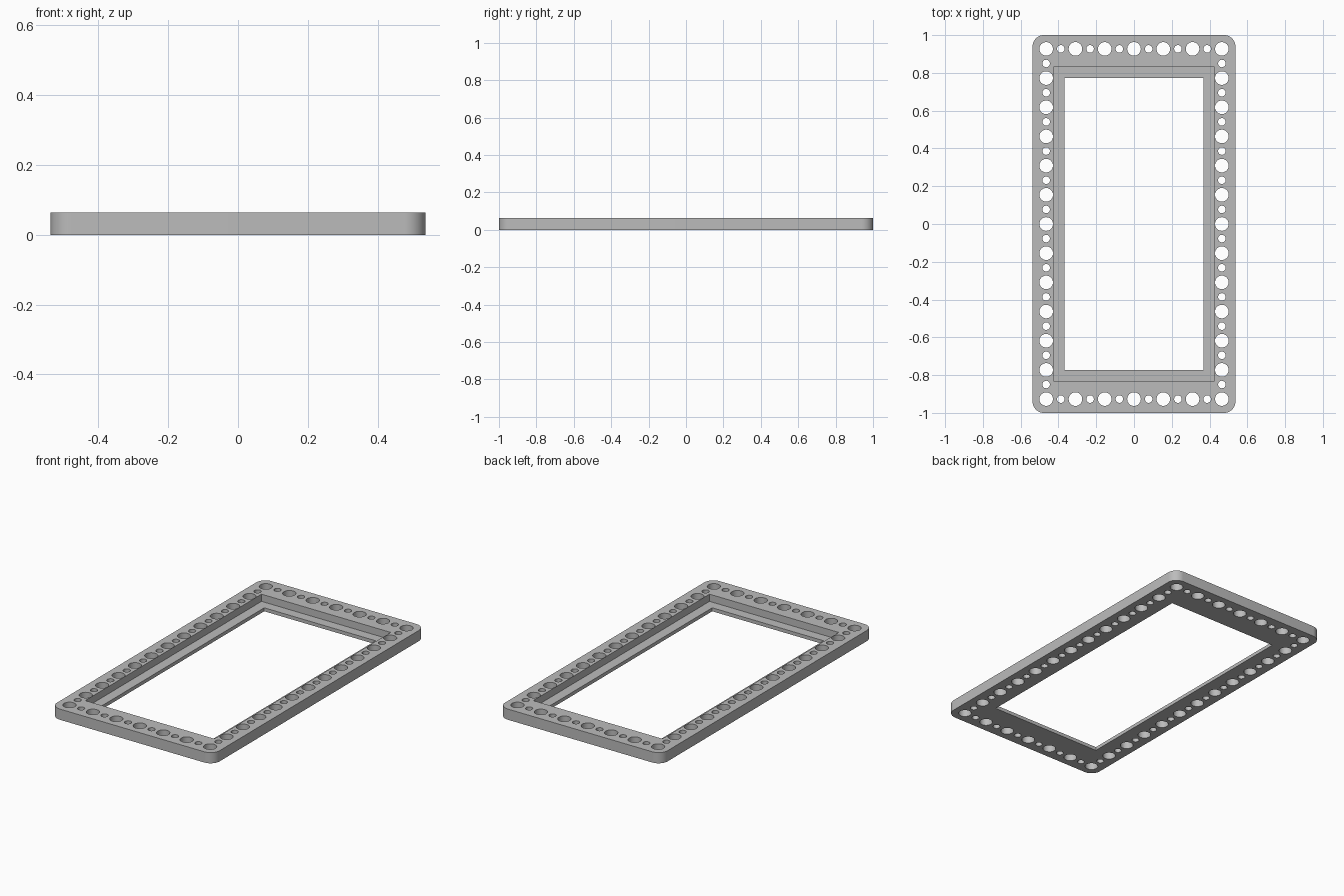
import bpy, bmesh
from math import sin, cos, pi, radians

cube = bpy.data.objects.get("Cube")
if cube:
    bpy.data.objects.remove(cube, do_unlink=True)

HALF_X, HALF_Y, HEIGHT, CORNER = 0.537, 1.0, 0.064, 0.06
SHELF = 0.021                      # thickness of the inner ledge
HOLE_X, HOLE_Y = 0.465, 0.927      # centre lines of the hole rows

grey = bpy.data.materials.new("grey")
grey.use_nodes = True
grey.diffuse_color = (0.5, 0.5, 0.5, 1)
grey.node_tree.nodes["Principled BSDF"].inputs["Base Color"].default_value = (0.5, 0.5, 0.5, 1)


def rectangle(hx, hy):
    return [(hx, hy), (-hx, hy), (-hx, -hy), (hx, -hy)]


def rounded_rectangle(hx, hy, r, steps=12):
    points = []
    for i, (cx, cy) in enumerate(rectangle(hx - r, hy - r)):
        for k in range(steps + 1):
            a = pi / 2 * (i + k / steps)
            points.append((cx + r * cos(a), cy + r * sin(a)))
    return points


def circle(cx, cy, r, sides):
    return [(cx + r * cos(2 * pi * k / sides), cy + r * sin(2 * pi * k / sides))
            for k in range(sides)]


bm = bmesh.new()


def ring(points, z):
    """Closed edge loop at one height."""
    verts = [bm.verts.new((x, y, z)) for x, y in points]
    for a, b in zip(verts, verts[1:] + verts[:1]):
        bm.edges.new((a, b))
    return verts


def wall(low, high):
    """Band of quads between two matching loops."""
    n = len(low)
    for i in range(n):
        j = (i + 1) % n
        bm.faces.new((low[i], low[j], high[j], high[i]))


def fill(loops, up):
    """Flat face around the loops, leaving the inner ones open."""
    edges = [bm.edges.get((a, b)) for v in loops for a, b in zip(v, v[1:] + v[:1])]
    bmesh.ops.triangle_fill(bm, edges=edges, use_beauty=True, normal=(0, 0, up))


# Alternating large and small through holes along all four sides
centres = []
for i in range(13):
    x = HOLE_X * (i - 6) / 6
    centres += [(x, s * HOLE_Y, i) for s in (-1, 1)]
for i in range(1, 24):
    y = HOLE_Y * (i - 12) / 12
    centres += [(s * HOLE_X, y, i) for s in (-1, 1)]
holes = [circle(x, y, 0.02, 24) if i % 2 else circle(x, y, 0.036, 32)
         for x, y, i in centres]

# Outer rim and holes run the full height
through = [rounded_rectangle(HALF_X, HALF_Y, CORNER)] + holes
bottom = [ring(p, 0) for p in through]
top = [ring(p, HEIGHT) for p in through]

# Window opening and the recess above its ledge
opening_low = ring(rectangle(0.368, 0.773), 0)
opening_high = ring(rectangle(0.368, 0.773), SHELF)
recess_low = ring(rectangle(0.427, 0.832), SHELF)
recess_high = ring(rectangle(0.427, 0.832), HEIGHT)

fill(bottom + [opening_low], -1)
fill(top + [recess_high], 1)
for low, high in zip(bottom, top):
    wall(low, high)
wall(opening_low, opening_high)
wall(opening_high, recess_low)
wall(recess_low, recess_high)
bmesh.ops.recalc_face_normals(bm, faces=bm.faces)

mesh = bpy.data.meshes.new("perforated_frame")
bm.to_mesh(mesh)
bm.free()
mesh.materials.append(grey)
frame = bpy.data.objects.new("perforated_frame", mesh)
bpy.context.collection.objects.link(frame)

# Smooth hole walls and corners, crisp edges elsewhere
bpy.ops.object.select_all(action="DESELECT")
frame.select_set(True)
bpy.context.view_layer.objects.active = frame
bpy.ops.object.shade_smooth_by_angle(angle=radians(30))
